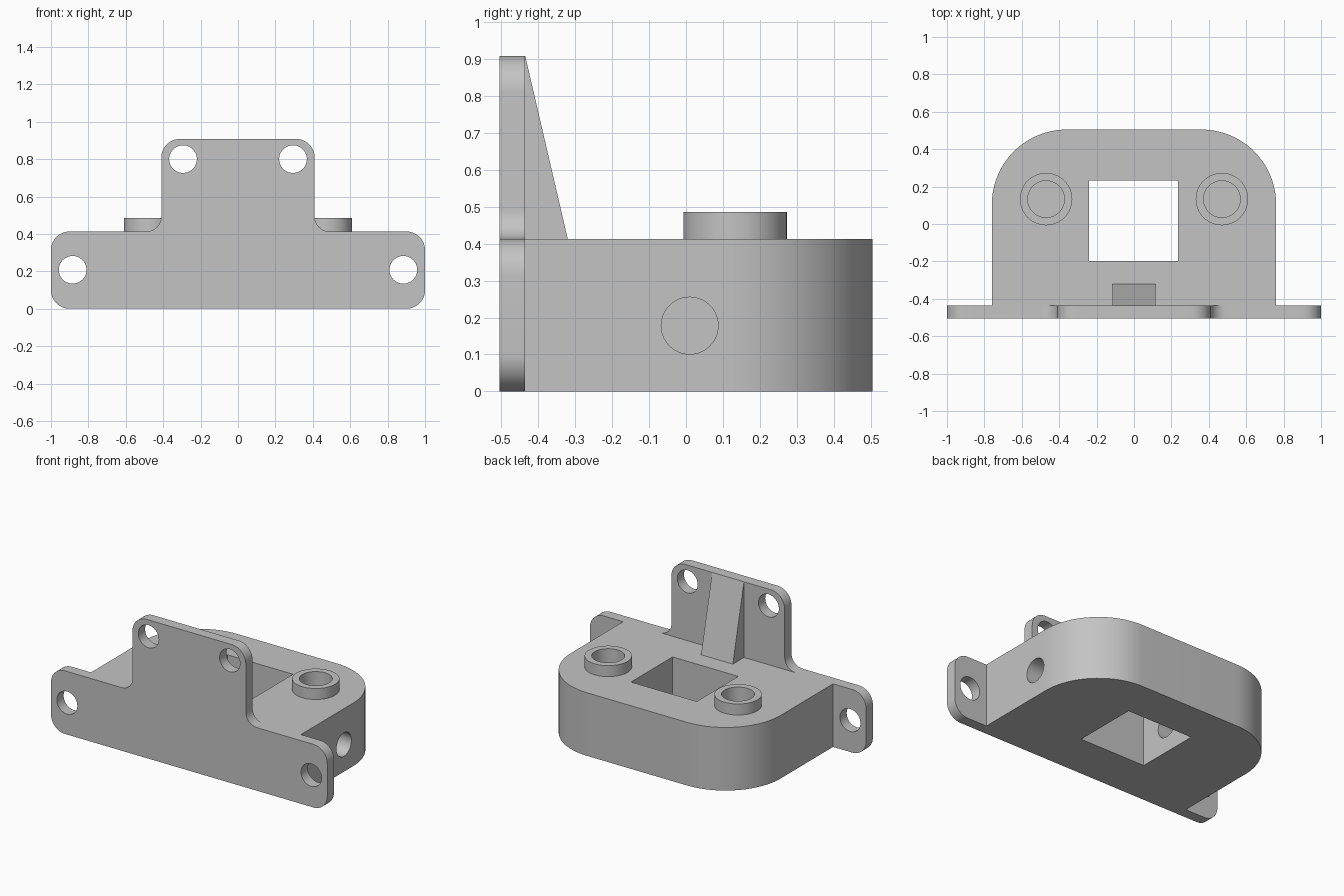
import bpy, bmesh, math
from mathutils import Vector

if "Cube" in bpy.data.objects:
    bpy.data.objects.remove(bpy.data.objects["Cube"])

grey = bpy.data.materials.new("plain_grey")
grey.diffuse_color = (0.55, 0.55, 0.55, 1)
grey.use_nodes = True
grey.node_tree.nodes["Principled BSDF"].inputs["Base Color"].default_value = grey.diffuse_color


def rounded(corners, n=14):
    """Outline from right-angled corners (u, v, radius)."""
    pts = []
    for i, (u, v, r) in enumerate(corners):
        p = Vector((u, v))
        if r == 0:
            pts.append(p)
            continue
        d1 = (Vector(corners[i - 1][:2]) - p).normalized()
        d2 = (Vector(corners[(i + 1) % len(corners)][:2]) - p).normalized()
        c = p + (d1 + d2) * r
        for k in range(n + 1):
            a = math.pi / 2 * k / n
            pts.append(c - r * (d2 * math.cos(a) + d1 * math.sin(a)))
    return pts


def circle(u, v, r, n=56):
    return [(u + r * math.cos(2 * math.pi * k / n),
             v + r * math.sin(2 * math.pi * k / n)) for k in range(n)]


def prism(name, pts, axis, lo, hi):
    """Extrude a 2D outline along an axis from lo to hi."""
    place = {"x": lambda u, v, w: (w, u, v),
             "y": lambda u, v, w: (u, w, v),
             "z": lambda u, v, w: (u, v, w)}[axis]
    bm = bmesh.new()
    a = [bm.verts.new(place(p[0], p[1], lo)) for p in pts]
    b = [bm.verts.new(place(p[0], p[1], hi)) for p in pts]
    bm.faces.new(a)
    bm.faces.new(b)
    for i in range(len(pts)):
        j = (i + 1) % len(pts)
        bm.faces.new((a[i], a[j], b[j], b[i]))
    bmesh.ops.recalc_face_normals(bm, faces=bm.faces)
    me = bpy.data.meshes.new(name)
    bm.to_mesh(me)
    bm.free()
    me.materials.append(grey)
    ob = bpy.data.objects.new(name, me)
    bpy.context.collection.objects.link(ob)
    return ob


def combine(base, other, op):
    other.hide_render = True
    m = base.modifiers.new("bool", "BOOLEAN")
    m.operation, m.object, m.solver = op, other, "EXACT"
    bpy.context.view_layer.objects.active = base
    bpy.ops.object.modifier_apply(modifier=m.name)
    bpy.data.objects.remove(other, do_unlink=True)


TOP = 0.413

# front mounting plate with raised tab
half = [(1, 0, 0.1), (1, TOP, 0.1), (0.41, TOP, 0.08), (0.41, 0.908, 0.1)]
outline = half + [(-u, v, r) for u, v, r in reversed(half)]
bracket = prism("mounting_bracket", rounded(outline), "y", -0.505, -0.435)

# main block with large rounded rear corners
block = rounded([(-0.76, -0.47, 0), (0.76, -0.47, 0),
                 (0.76, 0.505, 0.4), (-0.76, 0.505, 0.4)], 24)
combine(bracket, prism("block", block, "z", 0, TOP), "UNION")

# stiffening rib behind the tab
rib = [(-0.47, 0.35), (-0.32, 0.35), (-0.32, TOP), (-0.435, 0.908), (-0.47, 0.908)]
combine(bracket, prism("rib", rib, "x", -0.115, 0.115), "UNION")

# raised bosses
for s in (-1, 1):
    combine(bracket, prism("boss", circle(s * 0.47, 0.133, 0.14), "z", 0.35, 0.485), "UNION")

# square window through the block
window = [(-0.24, -0.198), (0.236, -0.198), (0.236, 0.232), (-0.24, 0.232)]
combine(bracket, prism("window_cutter", window, "z", -0.1, 0.6), "DIFFERENCE")

# blind boss bores and plate screw holes
for s in (-1, 1):
    combine(bracket, prism("bore_cutter", circle(s * 0.47, 0.133, 0.098), "z", 0.27, 0.6), "DIFFERENCE")
    for u, v in ((0.884, 0.208), (0.294, 0.8)):
        combine(bracket, prism("screw_cutter", circle(s * u, v, 0.074), "y", -0.6, -0.4), "DIFFERENCE")

# cross hole from the right side, across the window, ending blind
combine(bracket, prism("cross_cutter", circle(0.01, 0.178, 0.077), "x", -0.5, 0.9), "DIFFERENCE")

# smooth the curved walls, keep edges sharp
bpy.ops.object.select_all(action="DESELECT")
bracket.select_set(True)
bpy.context.view_layer.objects.active = bracket
bpy.ops.object.shade_smooth_by_angle(angle=math.radians(30))
